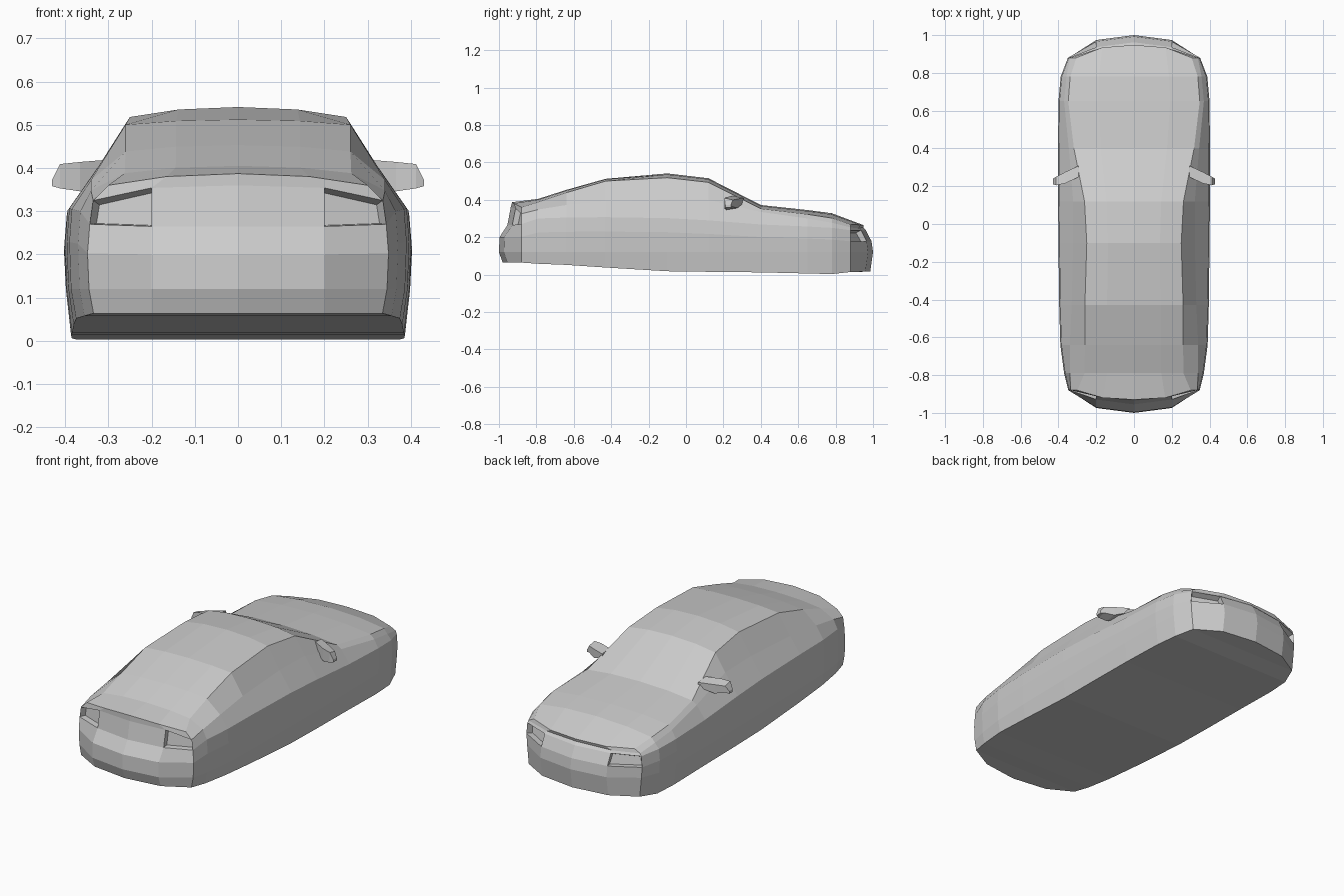
import bpy, bmesh

if "Cube" in bpy.data.objects:
    bpy.data.objects.remove(bpy.data.objects["Cube"])

# Side stations, rear to front: y, half width, sill z, crease z,
# belt x, belt z, roof-edge x, roof-edge z, centre z
STATIONS = [
    (-.88, .348, .064, .27, .335, .325, .30, .360, .387),
    (-.79, .370, .058, .30, .340, .348, .262, .388, .405),
    (-.64, .390, .052, .305, .340, .372, .26, .438, .453),
    (-.43, .396, .038, .307, .330, .392, .26, .500, .512),
    (-.10, .400, .018, .302, .322, .405, .25, .518, .541),
    (.12, .402, .015, .290, .322, .400, .262, .493, .515),
    (.40, .402, .012, .268, .345, .335, .318, .352, .372),
    (.65, .400, .006, .257, .370, .300, .348, .322, .345),
    (.78, .388, .003, .250, .358, .277, .338, .302, .328),
    (.88, .350, .014, .237, .338, .252, .305, .268, .265),
]
# Centre profiles of the tail and nose: (y, z) from sill upward
TAIL = [(-.98, .064), (-1, .12), (-.997, .2), (-.955, .265), (-.937, .36)]
NOSE = [(.985, .016), (1, .12), (.992, .178), (.962, .237), (.948, .253)]


def make_object(name, bm):
    bmesh.ops.recalc_face_normals(bm, faces=bm.faces)
    mesh = bpy.data.meshes.new(name)
    bm.to_mesh(mesh)
    bm.free()
    ob = bpy.data.objects.new(name, mesh)
    bpy.context.collection.objects.link(ob)
    return ob


def section(s, st, bow):
    y, w, zb, zc, xb, zbelt, xe, ze, zt = st
    pts = [(.96 * w, y, zb), (.99 * w, y, .12), (w, y, .75 * zc),
           (.985 * w, y, zc), (xb, y, zbelt), (xe, y, ze),
           (.55 * xe, y + .8 * bow, zt - .25 * (zt - ze)),
           (0, y + bow, zt), (0, y, zb)]
    return [(s * x, yy, z) for x, yy, z in pts]


def grid(bm, a, b):
    return [bm.faces.new((a[i], a[i + 1], b[i + 1], b[i]))
            for i in range(min(len(a), len(b)) - 1)]


# Body shell
bm = bmesh.new()
lights = []
for s in (1, -1):
    rows = []
    for i, st in enumerate(STATIONS):
        bow = -.05 if i == 0 else .068 if i == len(STATIONS) - 1 else 0
        rows.append([bm.verts.new(p) for p in section(s, st, bow)])
    for a, b in zip(rows, rows[1:]):
        grid(bm, a[:8], b[:8])
        bm.faces.new((a[0], a[8], b[8], b[0]))          # floor
    # Rounded tail and nose, each with one light face
    for row, prof, lamp, d in ((rows[0], TAIL, 3, 1), (rows[-1], NOSE, 2, -1)):
        mid = [bm.verts.new((s * .2, y + d * .026, z - .006 * (k == 4)))
               for k, (y, z) in enumerate(prof)] + [row[6]]
        cen = [bm.verts.new((0, y, z)) for y, z in prof] + [row[7]]
        lights.append(grid(bm, row[:6], mid)[lamp])
        grid(bm, mid, cen)
        bm.faces.new((row[0], mid[0], cen[0], row[8]))
spots = [f.calc_center_median() for f in lights]
bmesh.ops.remove_doubles(bm, verts=bm.verts, dist=1e-4)
bmesh.ops.recalc_face_normals(bm, faces=bm.faces)

# Recessed head and tail lights
lights = [min(bm.faces, key=lambda f: (f.calc_center_median() - c).length)
          for c in spots]
bmesh.ops.inset_individual(bm, faces=lights, thickness=.009, depth=-.03)
make_object("car_body", bm)


# Door mirrors: a thin arm flaring into a housing
def door_mirror(name, s):
    m = bmesh.new()
    rings = []
    for x, y0, y1, zl, zh in ((.29, .25, .31, .375, .42),
                              (.365, .215, .275, .346, .414),
                              (.412, .205, .25, .353, .409)):
        rings.append([m.verts.new((s * x, y, z)) for y, z in
                      ((y0, zl), (y1, zl + .01), (y1, zh - .01), (y0, zh))])
    tip = [m.verts.new((s * .43, y, z)) for y, z in
           ((.21, .358), (.24, .358), (.24, .372), (.21, .372))]
    rings.append(tip)
    for a, b in zip(rings, rings[1:]):
        grid(m, a + a[:1], b + b[:1])
    m.faces.new(rings[0])
    m.faces.new(tip)
    make_object(name, m)


door_mirror("right_door_mirror", 1)
door_mirror("left_door_mirror", -1)
